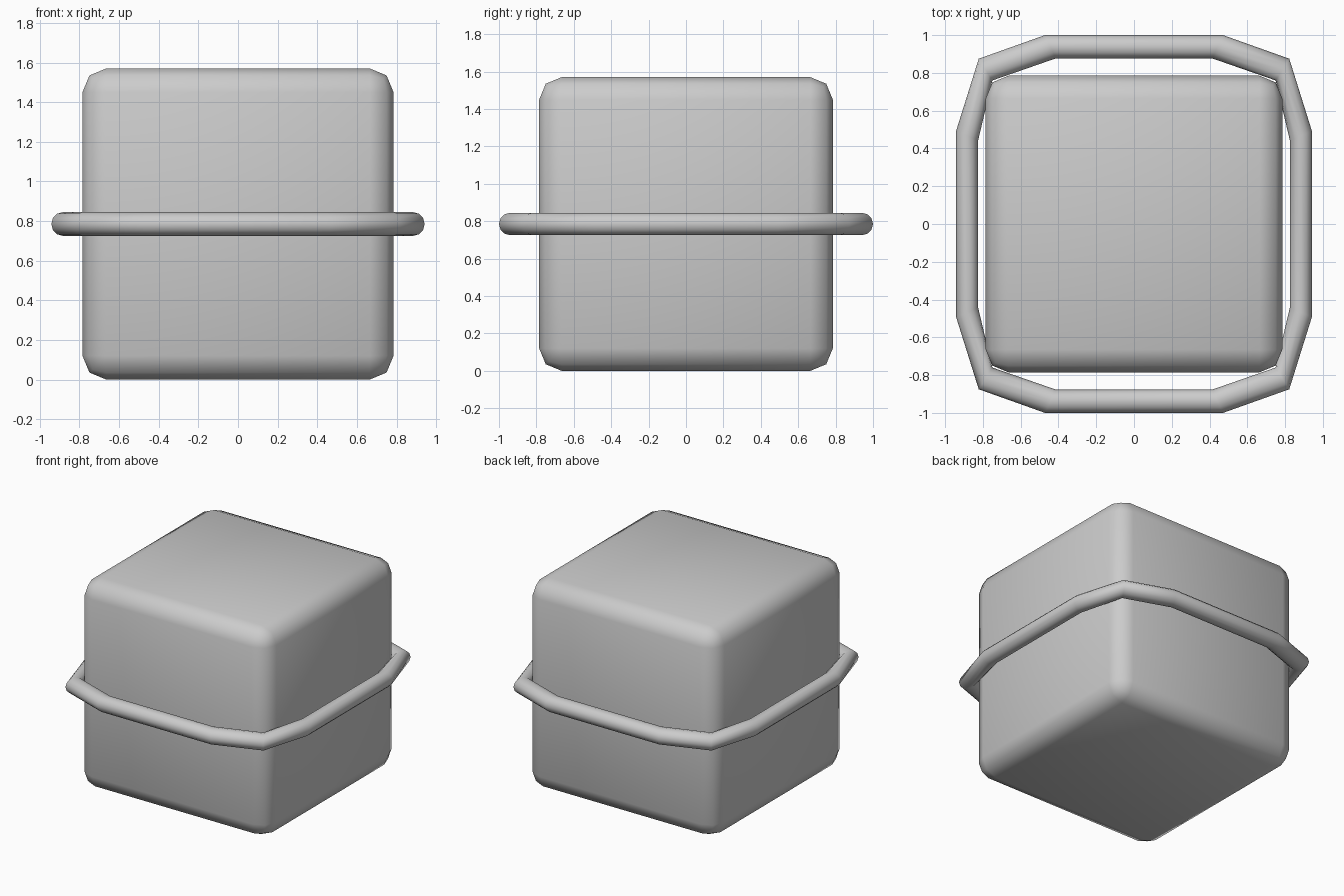
import bpy, bmesh, math
from mathutils import Vector

if "Cube" in bpy.data.objects:
    bpy.data.objects.remove(bpy.data.objects["Cube"])

HALF = 0.785


def smooth(obj, angle):
    bpy.ops.object.select_all(action='DESELECT')
    obj.select_set(True)
    bpy.context.view_layer.objects.active = obj
    bpy.ops.object.shade_smooth_by_angle(angle=math.radians(angle))


# Rounded cube body
bpy.ops.mesh.primitive_cube_add(size=2 * HALF, location=(0, 0, HALF))
body = bpy.context.object
body.name = "body"
bevel = body.modifiers.new("rounded_edges", 'BEVEL')
bevel.width = 0.12
bevel.segments = 2
bpy.ops.object.modifier_apply(modifier=bevel.name)
smooth(body, 60)

# Band around the middle: outer and inner corners of one quadrant
quadrant = [((0.942, 0.492), (0.825, 0.443)),
            ((0.822, 0.875), (0.75, 0.76)),
            ((0.471, 1.0), (0.413, 0.877))]
stations = []
for sx, sy in ((1, 1), (-1, 1), (-1, -1), (1, -1)):
    part = [[Vector((x * sx, y * sy, HALF)) for x, y in pair] for pair in quadrant]
    stations += part if sx * sy > 0 else part[::-1]

# Sweep a round section through the corners
SIDES = 12
bm = bmesh.new()
rings = []
for outer, inner in stations:
    mid, arm = (outer + inner) / 2, (outer - inner) / 2
    ring = []
    for i in range(SIDES):
        a = math.tau * i / SIDES
        ring.append(bm.verts.new(mid + arm * math.cos(a) + Vector((0, 0, 0.06 * math.sin(a)))))
    rings.append(ring)
for k, ring in enumerate(rings):
    nxt = rings[(k + 1) % len(rings)]
    for i in range(SIDES):
        j = (i + 1) % SIDES
        bm.faces.new((ring[i], nxt[i], nxt[j], ring[j]))
bmesh.ops.recalc_face_normals(bm, faces=bm.faces)
mesh = bpy.data.meshes.new("band")
bm.to_mesh(mesh)
bm.free()
band = bpy.data.objects.new("band", mesh)
bpy.context.collection.objects.link(band)
smooth(band, 60)
